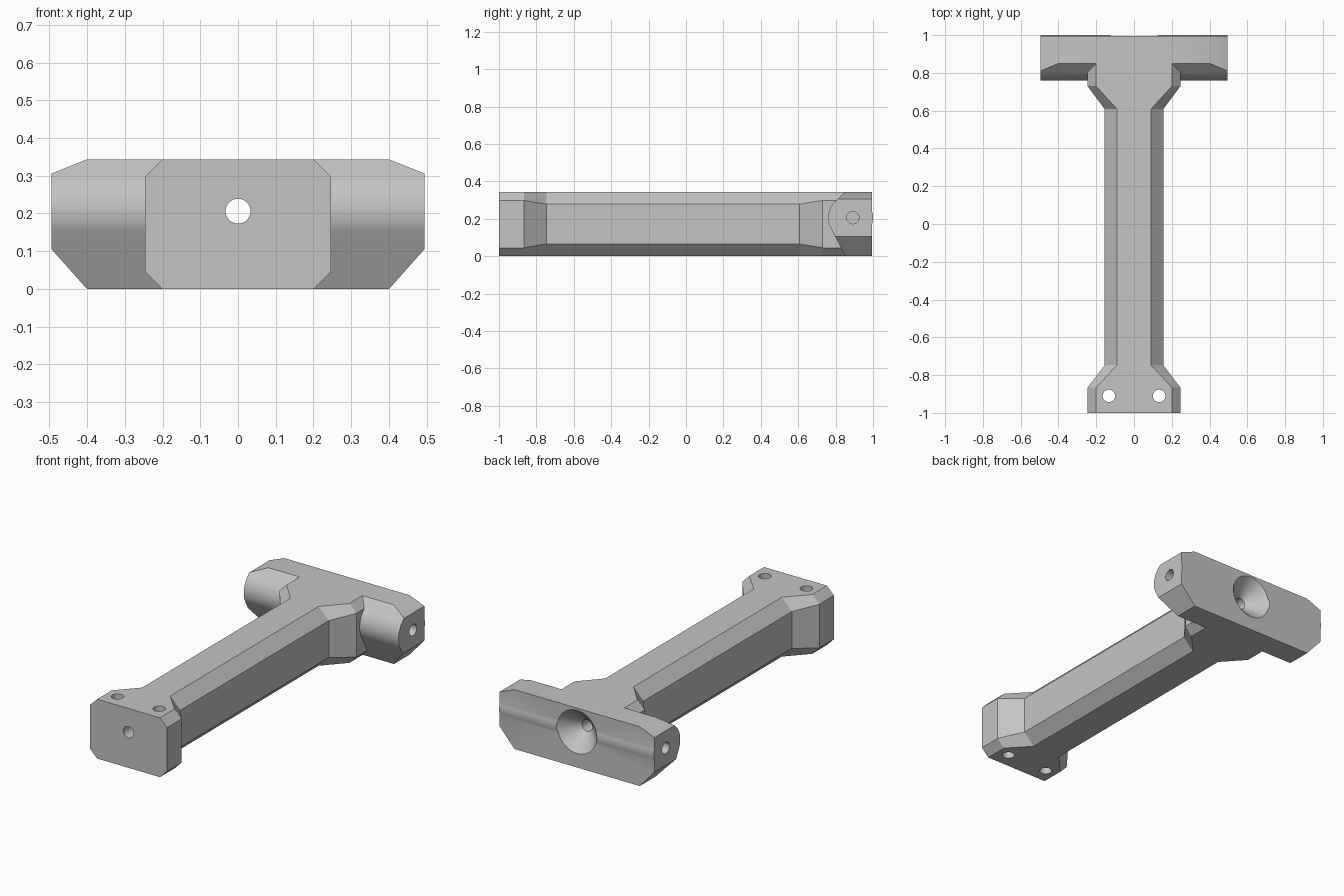
import bpy
import bmesh
from math import cos, sin, radians, pi
from mathutils import Vector

cube = bpy.data.objects.get("Cube")
if cube:
    bpy.data.objects.remove(cube, do_unlink=True)

HEIGHT = 0.343
AXIS_Z = 0.206
BACK = 0.995
BORE = 0.033

grey = bpy.data.materials.new("plain grey")
grey.use_nodes = True
colour = (0.55, 0.55, 0.55, 1)
grey.diffuse_color = colour
grey.node_tree.nodes["Principled BSDF"].inputs["Base Color"].default_value = colour


def loft(name, rings):
    """Skin matching closed rings of points and cap both ends."""
    bm = bmesh.new()
    loops = [[bm.verts.new(p) for p in ring] for ring in rings]
    n = len(loops[0])
    for a, b in zip(loops, loops[1:]):
        for i in range(n):
            j = (i + 1) % n
            bm.faces.new((a[i], a[j], b[j], b[i]))
    bm.faces.new(loops[0])
    bm.faces.new(loops[-1])
    bmesh.ops.recalc_face_normals(bm, faces=bm.faces)
    mesh = bpy.data.meshes.new(name)
    bm.to_mesh(mesh)
    bm.free()
    mesh.materials.append(grey)
    obj = bpy.data.objects.new(name, mesh)
    bpy.context.collection.objects.link(obj)
    return obj


def bore(name, start, end, r1=BORE, r2=BORE, sides=40):
    """Round or tapered cutter between two points."""
    start, end = Vector(start), Vector(end)
    turn = (end - start).to_track_quat('Z', 'Y')

    def ring(centre, r):
        return [centre + turn @ Vector((r * cos(2 * pi * i / sides), r * sin(2 * pi * i / sides), 0))
                for i in range(sides)]
    return loft(name, [ring(start, r1), ring(end, r2)])


def combine(target, tool, operation):
    """Apply a boolean and discard the tool."""
    mod = target.modifiers.new(operation.lower(), 'BOOLEAN')
    mod.operation = operation
    mod.solver = 'EXACT'
    mod.object = tool
    bpy.ops.object.select_all(action='DESELECT')
    target.select_set(True)
    bpy.context.view_layer.objects.active = target
    bpy.ops.object.modifier_apply(modifier=mod.name)
    bpy.data.objects.remove(tool, do_unlink=True)


def octagon(y, half, chamfer):
    """Chamfered rectangular section of the shaft at y."""
    top = HEIGHT - chamfer
    right = [(half - chamfer, 0), (half, chamfer), (half, top), (half - chamfer, HEIGHT)]
    left = [(-x, z) for x, z in reversed(right)]
    return [(x, y, z) for x, z in right + left]


# Shaft with flared ends
WIDE, SLIM = (0.246, 0.045), (0.155, 0.065)
stations = [(-1, WIDE), (-0.866, WIDE), (-0.747, SLIM), (0.608, SLIM), (0.73, WIDE), (0.95, WIDE)]
body = loft("t_handle", [octagon(y, *section) for y, section in stations])

# Cross bar: rounded front, flat top, bottom and back
R, AXIS_Y = 0.12, 0.88


def arc(a, b, steps):
    angles = [radians(a + (b - a) * i / steps) for i in range(steps + 1)]
    return [(AXIS_Y + R * cos(t), AXIS_Z + R * sin(t)) for t in angles]


profile = ([(BACK, 0)] + arc(-16.6, 16.6, 6) + [(BACK, HEIGHT), (0.85, HEIGHT)]
           + arc(135, 208, 20) + [(0.852, 0)])
bar = loft("cross_bar", [[(x, y, z) for y, z in profile] for x in (-0.495, 0.495)])

# Slope the bar ends at top and bottom
half = [(0.397, -0.003), (0.495, 0.107), (0.495, 0.305), (0.39, 0.347)]
outline = [(x + 0.001, z) for x, z in half]
outline += [(-x, z) for x, z in reversed(outline)]
trim = loft("bar_trim", [[(x, y, z) for x, z in outline] for y in (0.5, 1.2)])
combine(bar, trim, 'INTERSECT')
combine(body, bar, 'UNION')

# Long bore with a countersink in the back
combine(body, bore("long_bore", (0, -1.1, AXIS_Z), (0, 1.1, AXIS_Z)), 'DIFFERENCE')
combine(body, bore("countersink", (0, BACK - 0.092, AXIS_Z), (0, BACK + 0.02, AXIS_Z), BORE, 0.145),
        'DIFFERENCE')

# Upright holes at the front and blind holes in the bar ends
for side in (-1, 1):
    combine(body, bore("upright_hole", (side * 0.133, -0.91, -0.1), (side * 0.133, -0.91, 0.5)), 'DIFFERENCE')
    combine(body, bore("end_hole", (side * 0.6, 0.892, AXIS_Z), (side * 0.25, 0.892, AXIS_Z)), 'DIFFERENCE')

# Smooth the round surfaces and keep the edges crisp
body.select_set(True)
bpy.context.view_layer.objects.active = body
bpy.ops.object.shade_smooth_by_angle(angle=radians(25))
